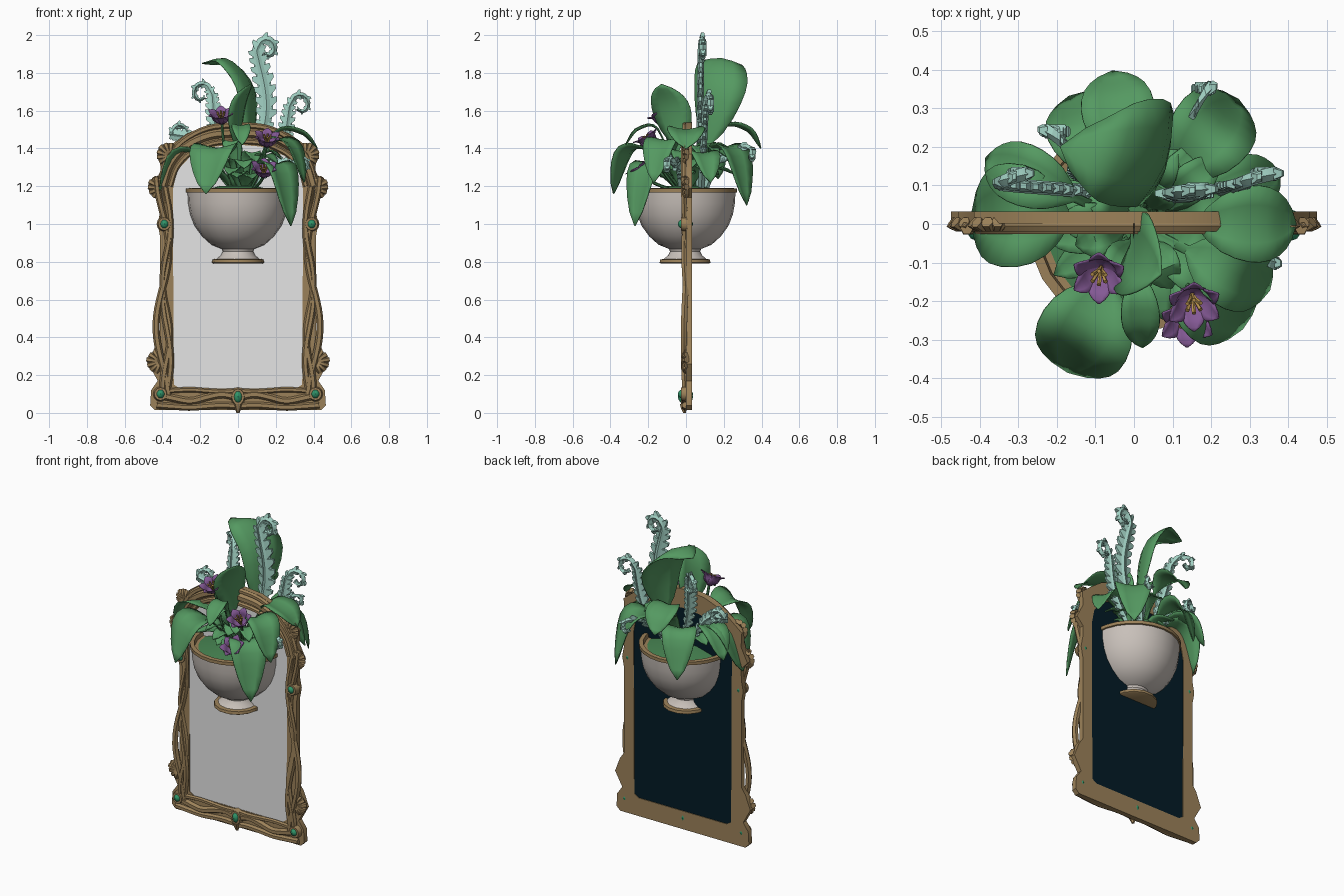
import bpy, bmesh, math, random
from mathutils import Vector as V, Matrix

if "Cube" in bpy.data.objects:
    bpy.data.objects.remove(bpy.data.objects["Cube"])

random.seed(4)
def mat(name, r, g, b):
    m = bpy.data.materials.new(name)
    m.diffuse_color = (r, g, b, 1)
    m.use_nodes = True
    m.node_tree.nodes["Principled BSDF"].inputs["Base Color"].default_value = m.diffuse_color
    return m

GOLD = mat("antique gold", .33, .22, .1)
SILVER = mat("mirror silver", .78, .78, .78)
NAVY = mat("dark backing", .001, .011, .019)
STONE = mat("pale stone", .58, .53, .49)
LEAF = mat("leaf green", .09, .32, .12)
DARK = mat("stem green", .06, .22, .08)
TEAL = mat("fern teal", .36, .64, .55)
PURPLE = mat("petal purple", .23, .1, .3)
YELLOW = mat("stamen yellow", .5, .3, .08)
GEM = mat("gem green", .03, .3, .14)

def finish(name, bm, *mats, thick=0, angle=40):
    if not thick:
        bmesh.ops.recalc_face_normals(bm, faces=bm.faces)
    me = bpy.data.meshes.new(name)
    bm.to_mesh(me)
    bm.free()
    for m in mats:
        me.materials.append(m)
    me.shade_smooth()
    me.set_sharp_from_angle(angle=math.radians(angle))
    ob = bpy.data.objects.new(name, me)
    bpy.context.collection.objects.link(ob)
    if thick:
        s = ob.modifiers.new("thickness", 'SOLIDIFY')
        s.thickness, s.offset = thick, 0
    return ob

def smooth(pts, n):
    """Catmull-Rom resampling of a path."""
    p = [V(q) for q in pts]
    p = [2 * p[0] - p[1]] + p + [2 * p[-1] - p[-2]]
    out, segs = [], len(p) - 3
    for k in range(n + 1):
        f = k / n * segs
        i = min(int(f), segs - 1)
        t = f - i
        a, b, c, d = p[i:i + 4]
        out.append(.5 * (2 * b + (c - a) * t + (2 * a - 5 * b + 4 * c - d) * t * t
                         + (3 * b - a - 3 * c + d) * t ** 3))
    return out

def tangents(c):
    return [(c[min(i + 1, len(c) - 1)] - c[max(i - 1, 0)]).normalized() for i in range(len(c))]

def loft(bm, rings, closed=True):
    r = [[bm.verts.new(p) for p in ring] for ring in rings]
    n = len(r[0])
    for a, b in zip(r, r[1:]):
        for j in range(n if closed else n - 1):
            k = (j + 1) % n
            bm.faces.new((a[j], a[k], b[k], b[j]))
    if closed:
        bm.faces.new(r[0])
        bm.faces.new(r[-1])

def tube(bm, pts, r0, r1, ref=(0, 1, 0), n=16, sides=6):
    c = smooth(pts, n)
    rings = []
    for i, (p, t) in enumerate(zip(c, tangents(c))):
        u = t.cross(V(ref)).normalized()
        v = t.cross(u)
        r = r0 + (r1 - r0) * i / n
        rings.append([p + r * (math.cos(a) * u + math.sin(a) * v)
                      for a in [2 * math.pi * j / sides for j in range(sides)]])
    loft(bm, rings)

def blade(bm, pts, w, side=None, n=14, stalk=.3, fold=.22):
    """Curved leaf or petal, w = half width."""
    c = smooth(pts, n)
    if side is None:
        d = c[-1] - c[0]
        side = V((-d.y, d.x, 0))
    side = V(side).normalized()
    rings = []
    for i, (p, t) in enumerate(zip(c, tangents(c))):
        u = max(0, (i / n - stalk) / (1 - stalk))
        h = max(w * math.sin(math.pi * u ** .9) ** .7 if 0 < u < 1 else 0, .012 if u < .5 else .002)
        nr = t.cross(side).normalized()
        rings.append([p + side * s * h + nr * fold * h * abs(s) ** 1.5 for s in (-1, -.5, 0, .5, 1)])
    loft(bm, rings, closed=False)

def lathe(name, prof, m, sides=24):
    bm = bmesh.new()
    loft(bm, [[V((r * math.cos(a), r * math.sin(a) - .005, z))
               for a in [2 * math.pi * j / sides for j in range(sides)]] for r, z in prof])
    return finish(name, bm, m)

# frame slab: mirrored outline with an arched opening
outer = [(.44, .015), (.465, .04), (.46, .12), (.425, .17), (.475, .26), (.44, .35), (.412, .39), (.412, .93),
         (.425, 1), (.412, 1.07), (.41, 1.14), (.455, 1.19), (.41, 1.28), (.415, 1.37), (.34, 1.43),
         (.27, 1.48), (.15, 1.525), (0, 1.54)]
inner = [(.31, .13), (.34, .15), (.345, 1.18), (.325, 1.28), (.25, 1.36), (.12, 1.41), (0, 1.42)]
def mirrored(half):
    return half + [(-x, z) for x, z in half[-2::-1]]

cu = bpy.data.curves.new("frame", 'CURVE')
cu.dimensions, cu.fill_mode, cu.extrude = '2D', 'BOTH', .016
for half in (outer, inner):
    loop = mirrored(half)
    sp = cu.splines.new('POLY')
    sp.points.add(len(loop) - 1)
    sp.use_cyclic_u = True
    for q, (x, z) in zip(sp.points, loop):
        q.co = (x, z, 0, 1)
tmp = bpy.data.objects.new("frame_curve", cu)
bpy.context.collection.objects.link(tmp)
me = bpy.data.meshes.new_from_object(tmp.evaluated_get(bpy.context.evaluated_depsgraph_get()))
bpy.data.objects.remove(tmp)
bm = bmesh.new()
bm.from_mesh(me)
bm.transform(Matrix.Translation((0, .017, 0)) @ Matrix.Rotation(math.pi / 2, 4, 'X'))
bmesh.ops.remove_doubles(bm, verts=bm.verts, dist=.0001)
finish("frame_slab", bm, GOLD)

# mirror plate: silver front, dark back
bm = bmesh.new()
loop = mirrored([(x * 1.01, z + (.005 if z > 1 else -.005)) for x, z in inner])
loft(bm, [[V((x, y, z)) for x, z in loop] for y in (.004, .029)])
bmesh.ops.recalc_face_normals(bm, faces=bm.faces)
for f in bm.faces:
    f.material_index = 0 if f.normal.y < -.5 else 1
finish("mirror_plate", bm, SILVER, NAVY)

# carved strands winding up the sides, over the arch and along the base
arch = [(.4, 0), (.36, .12), (.28, .21), (.15, .27), (0, .285)]
bm = bmesh.new()
for m in (1, -1):
    for x0, amp, freq, ph, r in ((.4, .034, 7.8, -2, .02), (.378, .022, 9, 2.2, .018), (.38, .02, 11, .2, .018)):
        zs = [.08 + .09 * i for i in range(14)]
        tube(bm, [(m * (x0 + amp * math.sin(freq * z + ph)), -.005 + .006 * math.cos(freq * z), z) for z in zs],
             r, r * .85, n=30)
    for sx, sz, r in ((1, 1, .024), (1.04, 1.14, .016), (.9, .84, .014)):
        tube(bm, [(m * x * sx, -.005, 1.2 + z * sz) for x, z in arch], r, r, n=16)
    for z0, amp, r in ((.035, .006, .018), (.08, .018, .02), (.118, -.005, .014)):
        tube(bm, [(m * x, -.005, z0 + amp * math.sin(x * 18)) for x in (.43, .34, .25, .16, .08, 0)], r, r)
finish("frame_strands", bm, GOLD)

# fan shells on the corners
bm = bmesh.new()
for m in (1, -1):
    for x, z, ang in ((.41, .27, 10), (.405, 1.19, 30), (.36, 1.36, 45)):
        for k in range(-3, 4):
            a = math.radians(ang + k * 25)
            L = .068 - .004 * abs(k)
            d = V((m * math.cos(a), 0, math.sin(a)))
            o = V((m * x, .005, z))
            tube(bm, [o, o + d * L * .6 + V((0, -.014, 0)), o + d * L], .01, .017, n=5)
finish("corner_shells", bm, GOLD)

# gems with bezels
bz, gm = bmesh.new(), bmesh.new()
for x, z, h in ((.39, 1, .028), (-.39, 1, .028), (.41, .1, .028), (-.41, .1, .028), (0, .085, .038)):
    at, w = Matrix.Translation((x, -.003, z)), .027
    bmesh.ops.create_cone(bz, cap_ends=True, segments=12, radius1=1, radius2=.8, depth=.036,
                          matrix=at @ Matrix.Translation((0, -.006, 0)) @ Matrix.Diagonal((w + .014, 1, h + .014, 1))
                          @ Matrix.Rotation(math.pi / 2, 4, 'X'))
    bmesh.ops.create_uvsphere(gm, u_segments=12, v_segments=8, radius=1,
                              matrix=at @ Matrix.Diagonal((w, .04, h, 1)))
tube(bz, [(0, -.008, .045), (0, -.01, .025), (0, -.008, 0)], .03, .008, n=5)
finish("gem_bezels", bz, GOLD)
finish("gems", gm, GEM)

# footed bowl planter
lathe("bowl_foot", [(.13, .79), (.138, .795), (.135, .812), (.11, .816)], GOLD, 14)
lathe("bowl", [(.112, .815), (.09, .835), (.08, .855), (.085, .868), (.14, .89), (.19, .935), (.23, .99),
               (.253, 1.05), (.264, 1.11), (.267, 1.17), (.25, 1.17), (.24, 1.13)], STONE)
lathe("bowl_rim", [(.265, 1.165), (.275, 1.168), (.275, 1.188), (.25, 1.19), (.245, 1.165)], GOLD)
lathe("planting_bed", [(.24, 1.12), (.245, 1.16), (.1, 1.2)], DARK)

# two upright leaves, then arching ones: azimuth, reach, peak height, tip height, half width
bm = bmesh.new()
blade(bm, [(.02, .05, 1.18), (.07, .12, 1.45), (.07, .17, 1.72), (-.05, .185, 1.87), (-.19, .2, 1.85)], .15, (.38, 1, -.1), stalk=.22)
blade(bm, [(0, 0, 1.18), (0, -.05, 1.43), (.02, -.09, 1.62), (.07, -.13, 1.74)], .11, (.4, 1, 0))
for az, reach, peak, tip, w in (
        (246, .42, 1.38, 1.16, .125), (176, .42, 1.36, 1.13, .135), (316, .39, 1.29, .99, .11), (0, .42, 1.48, 1.4, .1),
        (98, .4, 1.5, 1.4, .095), (50, .42, 1.38, 1.1, .11), (334, .39, 1.42, 1.22, .095), (156, .42, 1.38, 1.24, .08),
        (274, .32, 1.5, 1.42, .05), (117, .37, 1.36, 1.12, .1), (19, .4, 1.36, 1.22, .08)):
    d = V((math.cos(math.radians(az)), math.sin(math.radians(az)), 0))
    up = V((0, 0, 1))
    blade(bm, [d * .04 + up * 1.18, d * reach * .45 + up * (peak - .01), d * reach * .78 + up * peak, d * reach + up * tip], w)
finish("large_leaves", bm, LEAF, thick=.006, angle=50)

# smaller inner leaves filling the bowl
bm = bmesh.new()
for k in range(30):
    a = k * 2.4
    d = V((math.cos(a), math.sin(a), 0))
    r, h = random.uniform(.1, .24), random.uniform(.08, .27)
    o = V((.02, 0, 1.17)) + d * .04
    blade(bm, [o, o + d * r * .5 + V((0, 0, h)), o + d * r + V((0, 0, h * .8))], .05, n=8, stalk=.12)
finish("inner_leaves", bm, LEAF, thick=.005, angle=50)

# curled ferns: root x, bend x and z, neck x and z, curl radius (sign = side), root and tip y, half width
bm = bmesh.new()
N = 36
for x0, bx, bz_, x1, z1, r, y0, y1, w in (
        (.05, .075, .05, .1, 1.925, .055, .07, .09, .06), (-.03, -.03, .05, -.14, 1.69, -.055, .08, .24, .045),
        (-.04, -.02, .1, -.35, 1.48, .045, .08, .13, .04), (.08, .05, 0, .275, 1.63, .057, .08, .13, .046),
        (.08, 0, .07, .3, 1.31, .042, -.02, -.1, .035), (.04, 0, .05, .13, 1.37, .042, .1, .35, .04)):
    xz = [(x0, 1.18), ((x0 + x1) / 2 + bx, (1.18 + z1) / 2 + bz_), (x1, z1)]
    for k in range(1, 6):
        a, q = k * 1.1, abs(r) * (1 - .11 * k)
        s = 1 if r > 0 else -1
        xz.append((x1 + r - s * q * math.cos(a), z1 + q * 1.15 * math.sin(a)))
    pts = [(x, y0 + (y1 - y0) * min(1, i / 4), z) for i, (x, z) in enumerate(xz)]
    # extra samples on the long stem keep the leaflets even
    path = smooth(pts[:4], 18)[:13] + [V(p) for p in pts[3:]]
    c = smooth(path, N)
    rings, nr = [], V((0, 1, 0))
    for i, (p, t) in enumerate(zip(c, tangents(c))):
        u = i / N
        L = w * (1 - .72 * max(0, u - .5) / .5) * min(1, .3 + u * 2)
        s = t.cross(nr).normalized()
        rings.append([p + s * L * .6, p + nr * .018, p - s * L * .6, p - nr * .018])
        if u < .15 or i % 2:
            continue
        for sg in (1, -1):
            o = p + s * sg * L * .3
            base = [bm.verts.new(o + t * a * .5 * L + nr * b * .014) for a, b in ((-1, -1), (1, -1), (1, 1), (-1, 1))]
            end = [bm.verts.new(p + s * sg * L * .95 + t * L * (.35 + a * .2) + nr * b * .007)
                   for a, b in ((-1, -1), (1, -1), (1, 1), (-1, 1))]
            for j in range(4):
                k = (j + 1) % 4
                bm.faces.new((base[j], base[k], end[k], end[j]))
            bm.faces.new(base)
            bm.faces.new(end)
    loft(bm, rings)
finish("curled_ferns", bm, TEAL, angle=30)

# cup flowers with stamens and stems
petals, stamens, stems = bmesh.new(), bmesh.new(), bmesh.new()
for pos, ax in (((-.085, -.11, 1.53), (-.1, -.5, 1)), ((.15, -.18, 1.41), (.1, -.6, 1)), ((.135, -.22, 1.25), (.05, -.7, 1))):
    o, ax = V(pos), V(ax).normalized()
    u = ax.cross(V((1, 0, 0))).normalized()
    v = ax.cross(u)
    for k in range(6):
        a = k * math.pi / 3
        d = math.cos(a) * u + math.sin(a) * v
        blade(petals, [o, o + d * .034 + ax * .022, o + d * .05 + ax * .055, o + d * .074 + ax * .07], .032,
              ax.cross(d), n=8, stalk=0)
        tube(stamens, [o, o + d * .01 + ax * .04, o + d * .02 + ax * .068], .004, .006, ref=ax.cross(d), n=4, sides=5)
    tube(stems, [(pos[0] * .4, -.04, 1.17), (pos[0] * .8, pos[1] * .7, (1.17 + pos[2]) / 2), o], .009, .008, ref=(1, 0, 0), n=8)
finish("flower_petals", petals, PURPLE, thick=.004)
finish("flower_stamens", stamens, YELLOW)
finish("flower_stems", stems, DARK)
